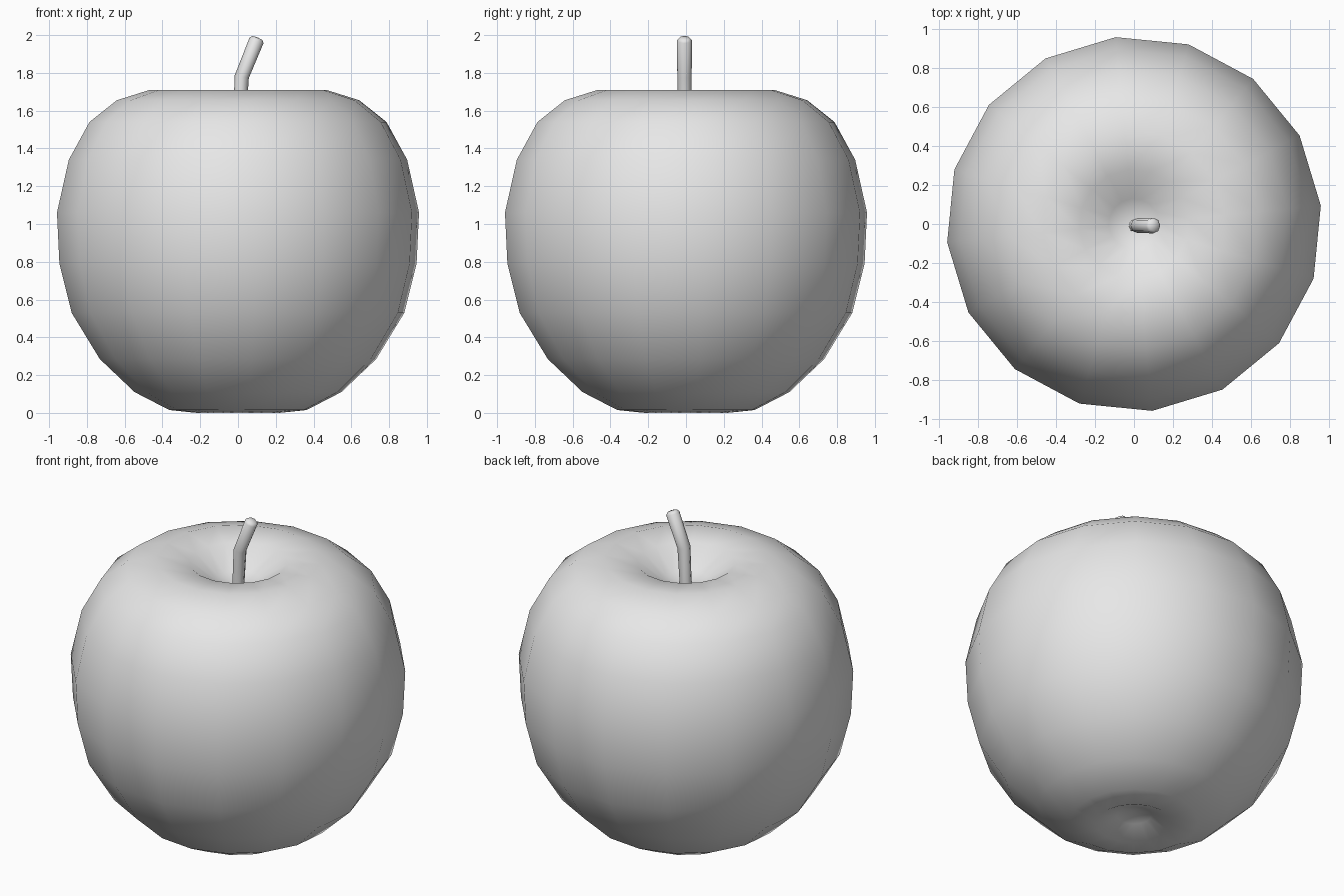
import bpy, bmesh
from math import sin, cos, pi, radians
from mathutils import Vector, Matrix

cube = bpy.data.objects.get("Cube")
if cube:
    bpy.data.objects.remove(cube)

grey = bpy.data.materials.new("light_grey")
grey.use_nodes = True
grey.diffuse_color = (0.8, 0.8, 0.8, 1)
grey.node_tree.nodes["Principled BSDF"].inputs["Base Color"].default_value = (0.8, 0.8, 0.8, 1)


def loft(name, rings, sides, offset=0):
    """Skin rings given as (centre, radius, tilt about y); radius 0 is a pole."""
    bm = bmesh.new()
    loops = []
    for centre, r, tilt in rings:
        turn = Matrix.Rotation(tilt, 3, 'Y')
        angles = [offset + 2 * pi * i / sides for i in range(sides if r else 1)]
        loops.append([bm.verts.new(Vector(centre) + turn @ Vector((r * cos(a), r * sin(a), 0)))
                      for a in angles])
    for low, high in zip(loops, loops[1:]):
        for i in range(sides):
            j = (i + 1) % sides
            if len(low) == 1:
                bm.faces.new((low[0], high[j], high[i]))
            elif len(high) == 1:
                bm.faces.new((low[i], low[j], high[0]))
            else:
                bm.faces.new((low[i], low[j], high[j], high[i]))
    bmesh.ops.recalc_face_normals(bm, faces=bm.faces)
    for f in bm.faces:
        f.smooth = True
    mesh = bpy.data.meshes.new(name)
    bm.to_mesh(mesh)
    bm.free()
    mesh.materials.append(grey)
    obj = bpy.data.objects.new(name, mesh)
    bpy.context.collection.objects.link(obj)
    return obj


# Fruit body: lathe profile with a dimple at each end
profile = [(0, 0.08), (0.1, 0.055), (0.22, 0), (0.365, 0.015), (0.55, 0.11),
           (0.735, 0.285), (0.885, 0.53), (0.95, 0.79), (0.963, 1.06),
           (0.9, 1.34), (0.79, 1.54), (0.645, 1.655), (0.47, 1.71),
           (0.28, 1.69), (0.13, 1.58), (0, 1.54)]
loft("fruit_body", [((0, 0, z), r, 0) for r, z in profile], 16, radians(5.6))

# Stem: bent tube with a slightly rounded tip
stem = [(0.005, 1.5, 0.034, 0.07), (0.02, 1.78, 0.038, 0.2),
        (0.098, 1.972, 0.04, 0.39), (0.103, 1.985, 0.028, 0.39),
        (0.104, 1.988, 0, 0.39)]
loft("stem", [((x, -0.008, z), r, tilt) for x, z, r, tilt in stem], 8)
